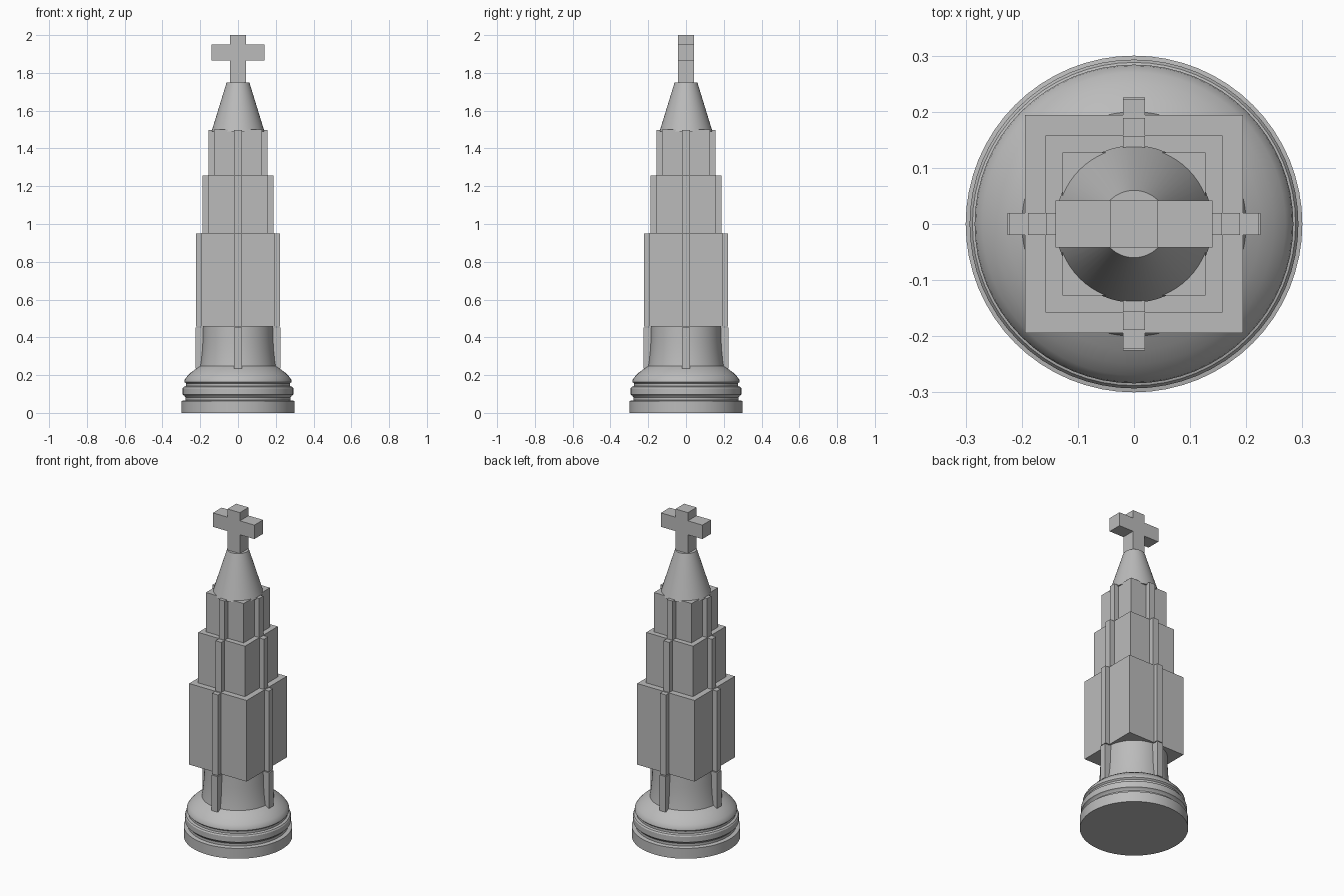
import bpy, bmesh, math
from mathutils import Matrix, Vector

if "Cube" in bpy.data.objects:
    bpy.data.objects.remove(bpy.data.objects["Cube"], do_unlink=True)

stone = bpy.data.materials.new("grey stone")
stone.use_nodes = True
GREY = (0.5, 0.5, 0.5, 1)
stone.diffuse_color = GREY
stone.node_tree.nodes["Principled BSDF"].inputs["Base Color"].default_value = GREY


def finish(name, bm, smooth=False):
    bmesh.ops.recalc_face_normals(bm, faces=bm.faces)
    mesh = bpy.data.meshes.new(name)
    bm.to_mesh(mesh)
    bm.free()
    mesh.materials.append(stone)
    obj = bpy.data.objects.new(name, mesh)
    bpy.context.collection.objects.link(obj)
    if smooth:
        bpy.ops.object.select_all(action='DESELECT')
        obj.select_set(True)
        bpy.context.view_layer.objects.active = obj
        bpy.ops.object.shade_smooth_by_angle(angle=math.radians(30))
    return obj


def add_box(bm, low, high):
    low, high = Vector(low), Vector(high)
    size = Matrix.Diagonal((high - low).to_4d())
    bmesh.ops.create_cube(bm, size=1, matrix=Matrix.Translation((low + high) / 2) @ size)


def lathe(name, profile, steps=64):
    bm = bmesh.new()
    points = [(0, profile[0][1])] + profile + [(0, profile[-1][1])]
    verts = [bm.verts.new((r, 0, z)) for r, z in points]
    edges = [bm.edges.new(pair) for pair in zip(verts, verts[1:])]
    bmesh.ops.spin(bm, geom=verts + edges, cent=(0, 0, 0), axis=(0, 0, 1),
                   angle=math.tau, steps=steps, use_duplicate=False)
    bmesh.ops.remove_doubles(bm, verts=bm.verts, dist=0.0005)
    return finish(name, bm, smooth=True)


def ribs(name, inner, outer, bottom, top):
    # One rib on each of the four sides
    bm = bmesh.new()
    for quarter in range(4):
        start = len(bm.verts)
        add_box(bm, (inner, -0.02, bottom), (outer, 0.02, top))
        bm.verts.ensure_lookup_table()
        bmesh.ops.rotate(bm, verts=bm.verts[start:], cent=(0, 0, 0),
                         matrix=Matrix.Rotation(quarter * math.pi / 2, 3, 'Z'))
    finish(name, bm)


# Turned pedestal: foot disc, grooved rings, rounded shoulder and flared neck
pedestal = [(0.3, 0), (0.3, 0.063), (0.278, 0.067), (0.278, 0.082),
            (0.285, 0.092), (0.293, 0.097), (0.293, 0.13), (0.288, 0.138),
            (0.275, 0.142), (0.275, 0.156), (0.284, 0.164), (0.282, 0.176),
            (0.27, 0.193), (0.25, 0.213), (0.225, 0.232), (0.2, 0.247),
            (0.195, 0.28), (0.19, 0.33), (0.187, 0.38), (0.185, 0.46)]
lathe("pedestal", pedestal)
ribs("pedestal_ribs", 0.16, 0.225, 0.235, 0.452)

# Three square tiers, each with a rib on every side
tiers = [("lower", 0.194, 0.222, 0.457, 0.952),
         ("middle", 0.158, 0.189, 0.952, 1.26),
         ("upper", 0.127, 0.157, 1.26, 1.5)]
for label, half, reach, bottom, top in tiers:
    bm = bmesh.new()
    add_box(bm, (-half, -half, bottom), (half, half, top))
    finish(label + "_tier", bm)
    ribs(label + "_ribs", half - 0.02, reach, bottom, top - 0.002)

# Spire
lathe("spire", [(0.14, 1.49), (0.06, 1.75)])

# Cross: an upright and two arms
bm = bmesh.new()
t = 0.042
add_box(bm, (-t, -t, 1.745), (t, t, 2))
for side in (-1, 1):
    xs = sorted((side * t, side * 0.14))
    add_box(bm, (xs[0], -t, 1.865), (xs[1], t, 1.95))
finish("cross", bm)
